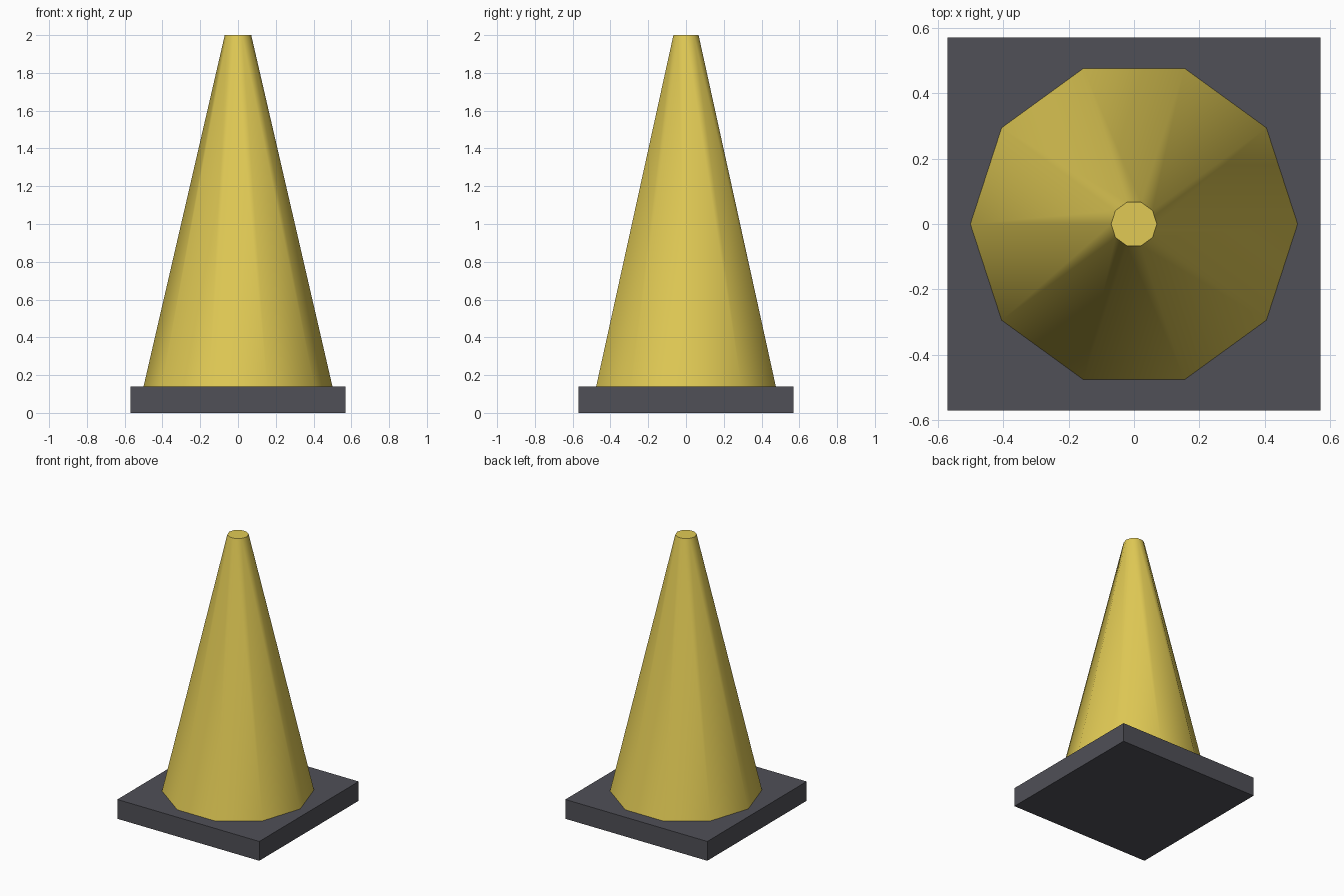
import bpy
import math

cube = bpy.data.objects.get("Cube")
if cube:
    bpy.data.objects.remove(cube, do_unlink=True)

BASE_WIDTH, BASE_HEIGHT, TOTAL_HEIGHT = 1.14, 0.14, 2.0


def make_material(name, rgb):
    mat = bpy.data.materials.new(name)
    mat.use_nodes = True
    color = (*rgb, 1.0)
    mat.diffuse_color = color
    mat.node_tree.nodes["Principled BSDF"].inputs["Base Color"].default_value = color
    return mat


def finish(name, mat):
    obj = bpy.context.object
    obj.name = obj.data.name = name
    obj.data.materials.append(mat)
    bpy.ops.object.transform_apply(location=False, rotation=True, scale=True)
    return obj


yellow = make_material("yellow", (0.75, 0.59, 0.09))
dark_grey = make_material("dark grey", (0.08, 0.08, 0.095))

# Square slab foot
bpy.ops.mesh.primitive_cube_add(size=1, location=(0, 0, BASE_HEIGHT / 2))
bpy.context.object.scale = (BASE_WIDTH, BASE_WIDTH, BASE_HEIGHT)
finish("base", dark_grey)

# Ten-sided tapered body with corners on the x axis
depth = TOTAL_HEIGHT - BASE_HEIGHT
bpy.ops.mesh.primitive_cone_add(
    vertices=10, radius1=0.5, radius2=0.07, depth=depth,
    location=(0, 0, BASE_HEIGHT + depth / 2), rotation=(0, 0, math.pi / 2))
finish("cone", yellow)
bpy.ops.object.shade_smooth_by_angle(angle=math.radians(40))
